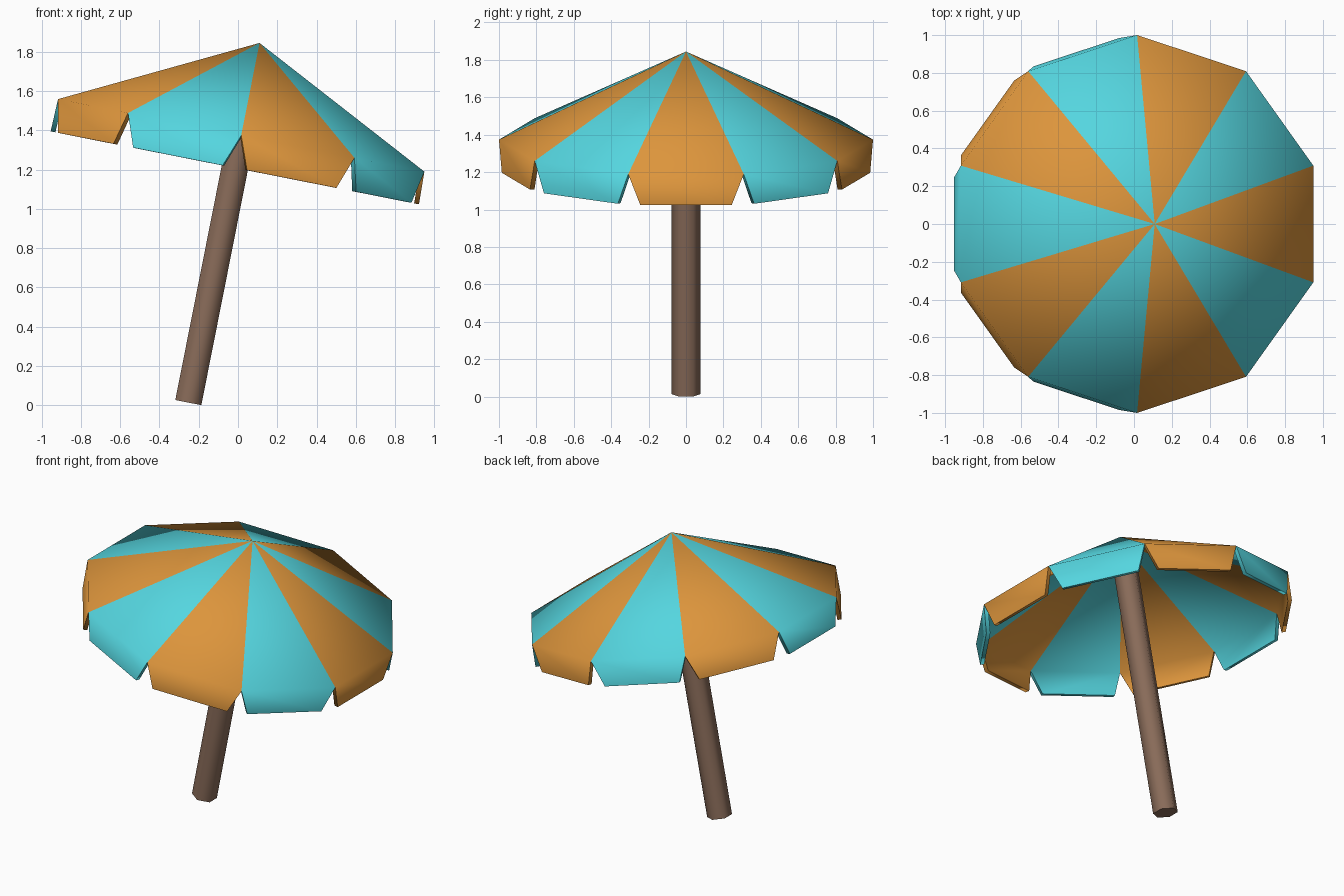
import bpy, bmesh, math
from mathutils import Matrix, Vector

if "Cube" in bpy.data.objects:
    bpy.data.objects.remove(bpy.data.objects["Cube"])

TILT = math.radians(11.2)
RIM, APEX, FLAP, THICK = 1.387, 0.48, 0.168, 0.025   # along the pole axis
SIDES = 10
frame = Matrix.Translation((-0.253, 0, 0.0131)) @ Matrix.Rotation(TILT, 4, 'Y')


def material(name, rgb):
    m = bpy.data.materials.new(name)
    m.diffuse_color = (*rgb, 1)
    m.use_nodes = True
    m.node_tree.nodes["Principled BSDF"].inputs["Base Color"].default_value = m.diffuse_color
    return m


orange = material("orange cloth", (0.72, 0.30, 0.045))
teal = material("turquoise cloth", (0.09, 0.67, 0.74))
brown = material("brown wood", (0.25, 0.148, 0.10))


def make_object(name, bm, mats):
    bmesh.ops.recalc_face_normals(bm, faces=bm.faces[:])
    me = bpy.data.meshes.new(name)
    bm.to_mesh(me)
    bm.free()
    for m in mats:
        me.materials.append(m)
    ob = bpy.data.objects.new(name, me)
    bpy.context.collection.objects.link(ob)
    ob.matrix_world = frame
    bpy.ops.object.select_all(action='DESELECT')
    ob.select_set(True)
    bpy.context.view_layer.objects.active = ob
    return ob


# canopy: ten alternating panels, each with a hanging tapered flap
bm = bmesh.new()
apex = bm.verts.new((0, 0, RIM + APEX))
step = 2 * math.pi / SIDES
rim = [bm.verts.new((math.cos((k - 0.5) * step), math.sin((k - 0.5) * step), RIM))
       for k in range(SIDES)]
for k in range(SIDES):
    a, b = rim[k], rim[(k + 1) % SIDES]
    out = Vector((math.cos(k * step), math.sin(k * step), 0)) * 0.005
    drop = out - Vector((0, 0, FLAP))
    c = bm.verts.new(a.co.lerp(b.co, 0.105) + drop)
    d = bm.verts.new(b.co.lerp(a.co, 0.105) + drop)
    for verts in ((apex, a, b), (a, c, d, b)):
        bm.faces.new(verts).material_index = k % 2
canopy = make_object("canopy", bm, [orange, teal])
solid = canopy.modifiers.new("thickness", 'SOLIDIFY')
solid.thickness = THICK
solid.offset = -1
solid.use_even_offset = True
bpy.ops.object.modifier_apply(modifier=solid.name)
bpy.ops.object.shade_smooth_by_angle(angle=math.radians(75))

# pole: six-sided, corners pointing sideways
bm = bmesh.new()
length = RIM + 0.42
bmesh.ops.create_cone(bm, cap_ends=True, segments=6, radius1=0.078, radius2=0.078,
                      depth=length,
                      matrix=Matrix.Translation((0, 0, length / 2)))
# put corners on the +-y axis
if max(v.co.y for v in bm.verts) < 0.075:
    bmesh.ops.rotate(bm, verts=bm.verts[:], matrix=Matrix.Rotation(math.radians(30), 3, 'Z'))
make_object("pole", bm, [brown])
bpy.ops.object.shade_smooth_by_angle(angle=math.radians(65))
